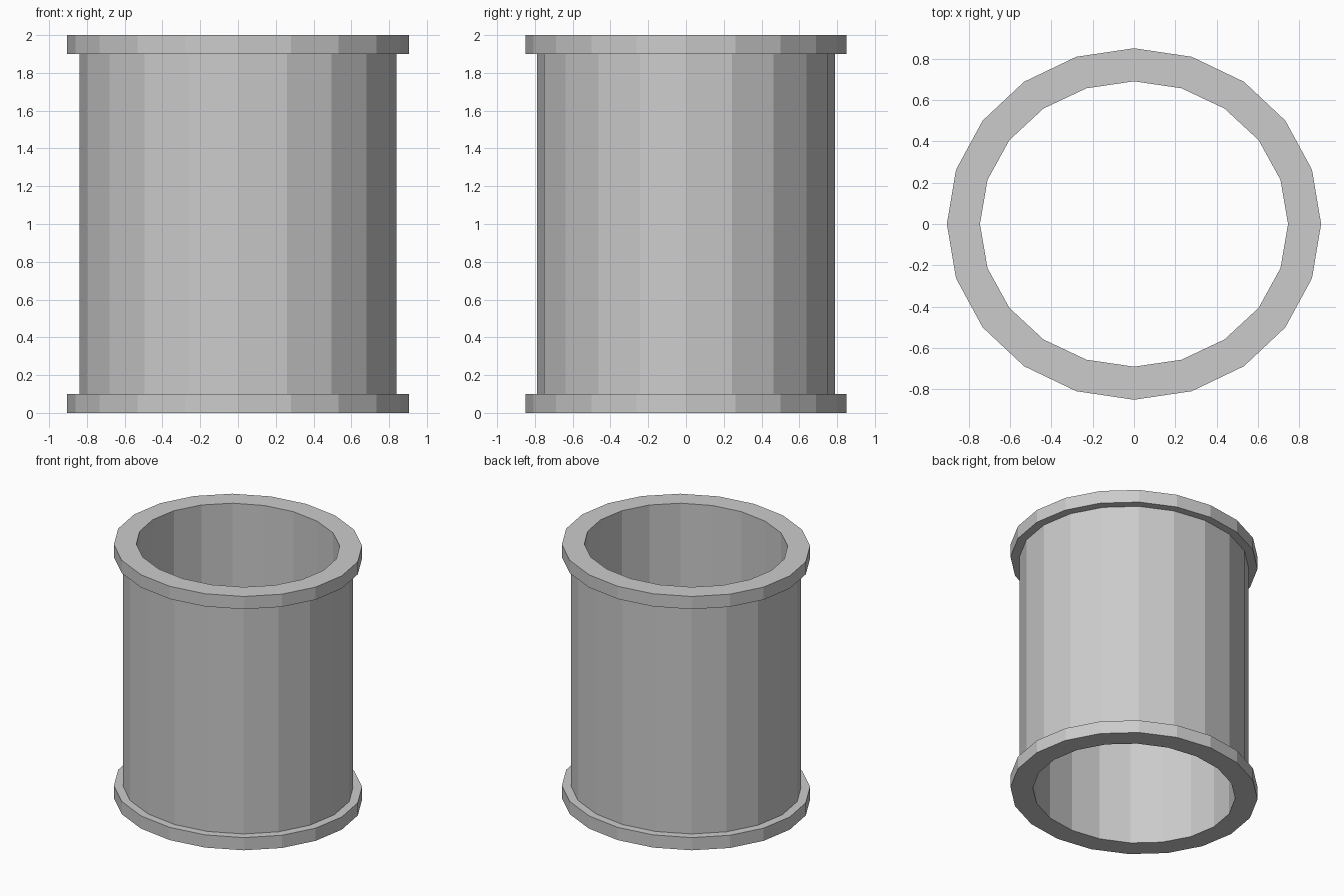
import bpy
import bmesh
from math import cos, sin, tau

SIDES = 20

cube = bpy.data.objects.get("Cube")
if cube:
    bpy.data.objects.remove(cube, do_unlink=True)

grey = bpy.data.materials.new("light grey")
grey.use_nodes = True
colour = (0.6, 0.6, 0.6, 1)
grey.diffuse_color = colour
grey.node_tree.nodes["Principled BSDF"].inputs["Base Color"].default_value = colour

# Radii along x and y of each wall of the oval tube
BORE = (0.745, 0.69)
WALL = (0.84, 0.79)
FLANGE = (0.905, 0.85)


def lathe(name, profile):
    """Sweep a closed profile of (radii, height) around an oval."""
    bm = bmesh.new()
    rings = []
    for (rx, ry), z in profile:
        rings.append([bm.verts.new((rx * cos(tau * i / SIDES), ry * sin(tau * i / SIDES), z))
                      for i in range(SIDES)])
    for a, b in zip(rings, rings[1:] + rings[:1]):
        for i in range(SIDES):
            j = (i + 1) % SIDES
            bm.faces.new((a[i], a[j], b[j], b[i]))
    bmesh.ops.recalc_face_normals(bm, faces=bm.faces)
    mesh = bpy.data.meshes.new(name)
    bm.to_mesh(mesh)
    bm.free()
    mesh.materials.append(grey)
    obj = bpy.data.objects.new(name, mesh)
    bpy.context.collection.objects.link(obj)
    return obj


# Hollow pipe with a flange at each end, as one closed shell
lathe("flanged_pipe", [
    (BORE, 0), (FLANGE, 0), (FLANGE, 0.1), (WALL, 0.1),
    (WALL, 1.9), (FLANGE, 1.9), (FLANGE, 2), (BORE, 2),
])
